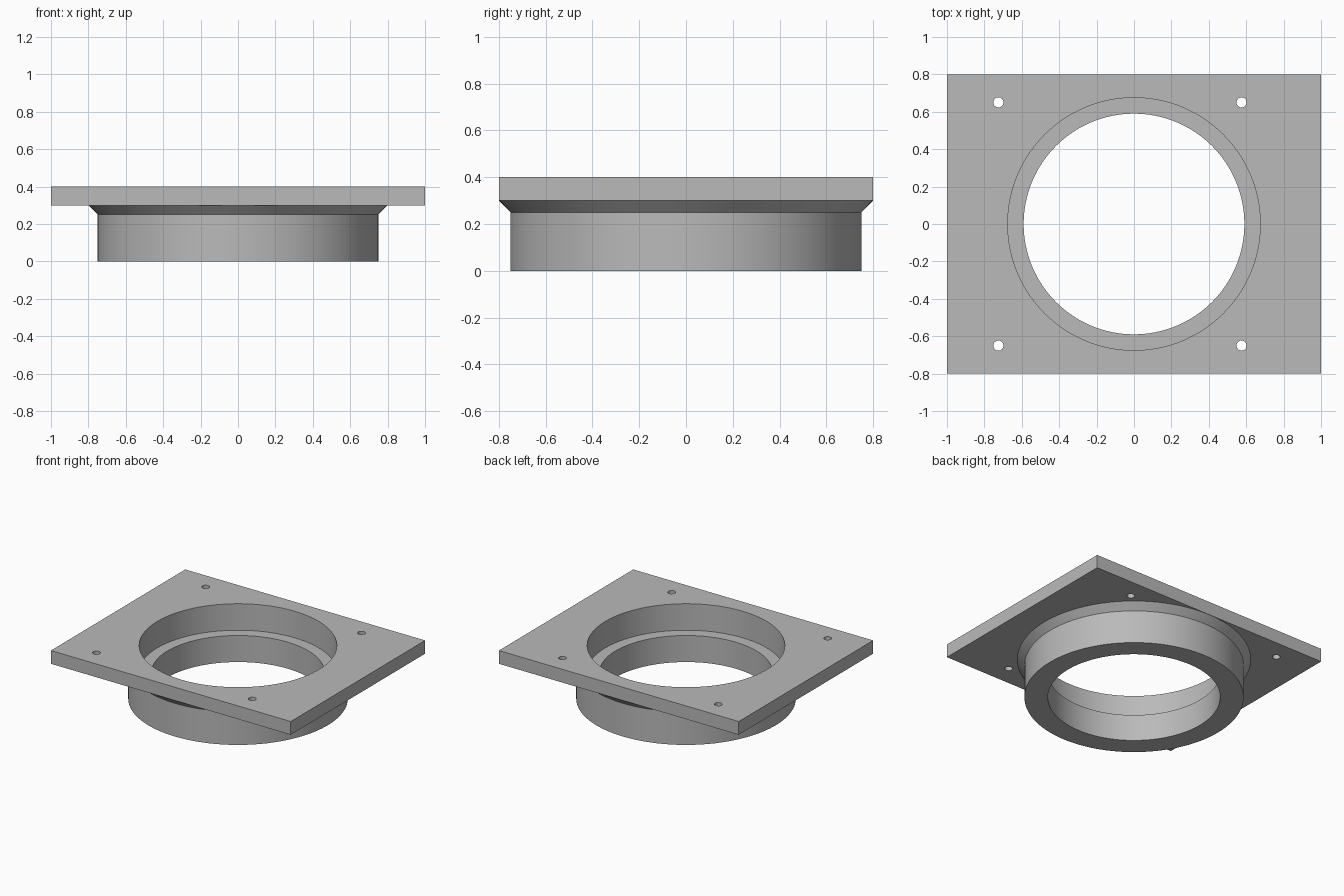
import bpy, bmesh
from math import cos, sin, tau, radians

SEGMENTS = 128
HOLE_SHIFT = -0.075

cube = bpy.data.objects.get("Cube")
if cube:
    bpy.data.objects.remove(cube, do_unlink=True)

grey = bpy.data.materials.new("plain grey")
grey.use_nodes = True
colour = (0.49, 0.49, 0.49, 1)
grey.diffuse_color = colour
grey.node_tree.nodes["Principled BSDF"].inputs["Base Color"].default_value = colour


def add_object(name, bm):
    bmesh.ops.recalc_face_normals(bm, faces=bm.faces)
    mesh = bpy.data.meshes.new(name)
    bm.to_mesh(mesh)
    bm.free()
    mesh.materials.append(grey)
    obj = bpy.data.objects.new(name, mesh)
    bpy.context.collection.objects.link(obj)
    return obj


def turned(name, profile, centre=(0, 0), segments=SEGMENTS):
    """Solid of revolution with flat end caps from (radius, z) points."""
    bm = bmesh.new()
    rings = [[bm.verts.new((centre[0] + r * cos(tau * i / segments),
                            centre[1] + r * sin(tau * i / segments), z))
              for i in range(segments)] for r, z in profile]
    for low, high in zip(rings, rings[1:]):
        for i in range(segments):
            j = (i + 1) % segments
            bm.faces.new((low[i], low[j], high[j], high[i]))
    bm.faces.new(rings[0])
    bm.faces.new(rings[-1])
    return add_object(name, bm)


def combine(target, tool, operation):
    mod = target.modifiers.new(operation.lower(), 'BOOLEAN')
    mod.object, mod.operation, mod.solver = tool, operation, 'EXACT'
    bpy.context.view_layer.objects.active = target
    bpy.ops.object.modifier_apply(modifier=mod.name)
    bpy.data.objects.remove(tool, do_unlink=True)


# Rectangular mounting plate
bm = bmesh.new()
bmesh.ops.create_cube(bm, size=1)
bmesh.ops.scale(bm, vec=(2, 1.6, 0.1), verts=bm.verts)
bmesh.ops.translate(bm, vec=(0, 0, 0.35), verts=bm.verts)
flange = add_object("flanged_collar", bm)

# Round collar with a flared neck, keyed into the plate
collar = turned("collar", [(0.75, 0), (0.75, 0.25), (0.799, 0.3), (0.72, 0.3), (0.72, 0.35)])
combine(flange, collar, 'UNION')

# Stepped bore
bore = turned("bore_cutter", [(0.59, -0.1), (0.59, 0.2), (0.675, 0.2), (0.675, 0.5)])
combine(flange, bore, 'DIFFERENCE')

# Four screw holes, offset from the collar centre
for x in (-0.65, 0.65):
    for y in (-0.65, 0.65):
        hole = turned("screw_hole_cutter", [(0.027, 0.2), (0.027, 0.5)],
                      (x + HOLE_SHIFT, y), 32)
        combine(flange, hole, 'DIFFERENCE')

# Smooth round walls, crisp corners
bpy.ops.object.select_all(action='DESELECT')
flange.select_set(True)
bpy.context.view_layer.objects.active = flange
bpy.ops.object.shade_smooth_by_angle(angle=radians(30))
